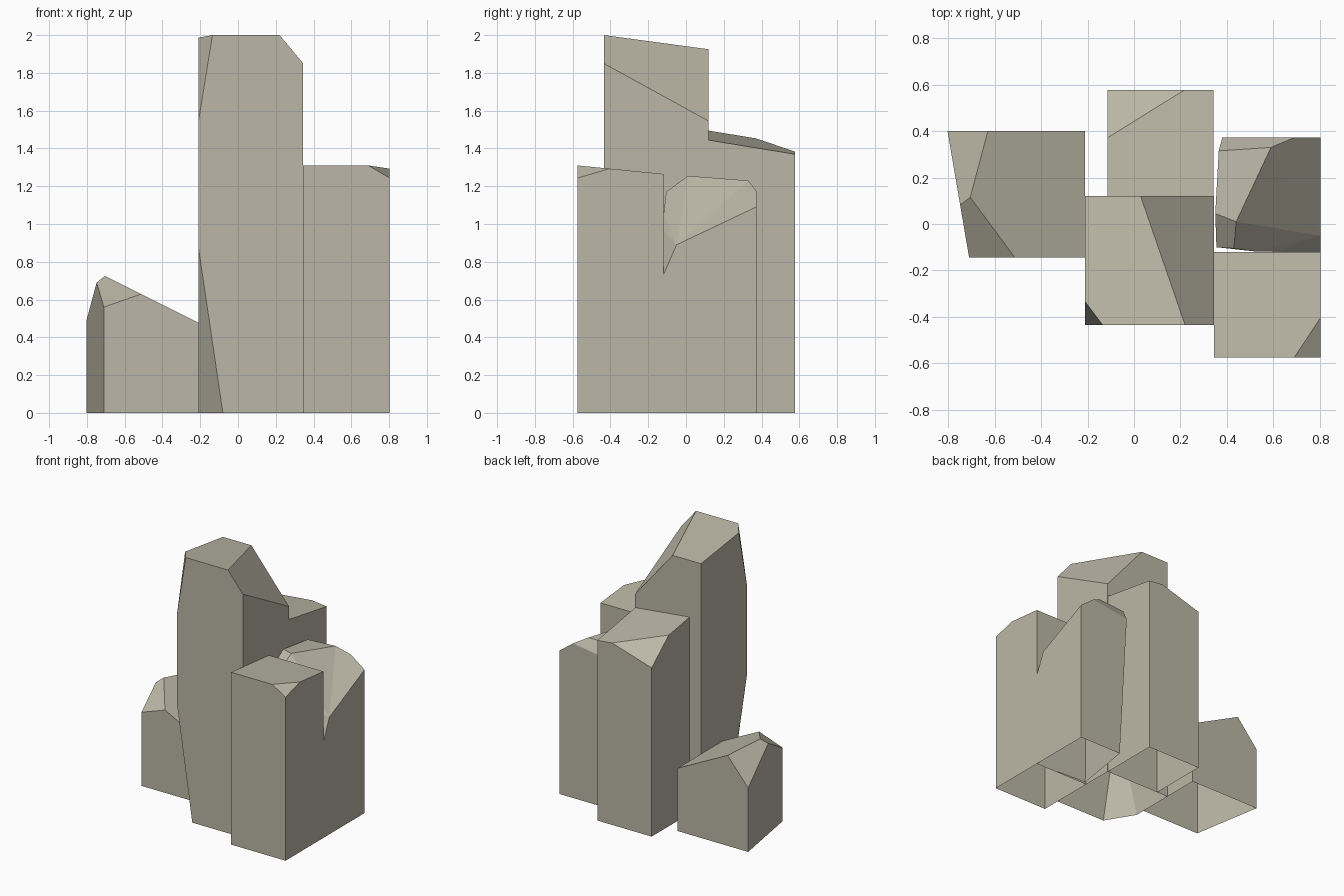
import bpy
import bmesh
from mathutils import Vector
from mathutils.geometry import normal

starter = bpy.data.objects.get("Cube")
if starter:
    bpy.data.objects.remove(starter, do_unlink=True)

# Single stone colour
stone = bpy.data.materials.new("pale_warm_stone")
stone.use_nodes = True
stone.diffuse_color = (0.5, 0.475, 0.385, 1)
shader = stone.node_tree.nodes["Principled BSDF"]
shader.inputs["Base Color"].default_value = stone.diffuse_color
shader.inputs["Roughness"].default_value = 0.9


def finish(bm, name):
    """Open the underside and turn the bmesh into a named object."""
    bmesh.ops.recalc_face_normals(bm, faces=bm.faces)
    underside = [f for f in bm.faces if all(abs(v.co.z) < 1e-4 for v in f.verts)]
    bmesh.ops.delete(bm, geom=underside, context="FACES")
    mesh = bpy.data.meshes.new(name)
    bm.to_mesh(mesh)
    bm.free()
    mesh.materials.append(stone)
    obj = bpy.data.objects.new(name, mesh)
    bpy.context.collection.objects.link(obj)
    return obj


def rectangle(left, right, front, back):
    return [(left, front), (right, front), (right, back), (left, back)]


def cut_column(name, footprint, facets):
    """Extrude a footprint upward, then slice it with one plane per facet."""
    bm = bmesh.new()
    base = bm.faces.new([bm.verts.new((x, y, 0)) for x, y in footprint])
    inside = base.calc_center_median() + Vector((0, 0, 0.1))
    raised = bmesh.ops.extrude_face_region(bm, geom=[base], use_keep_orig=True)
    top = [g for g in raised["geom"] if isinstance(g, bmesh.types.BMVert)]
    bmesh.ops.translate(bm, verts=top, vec=(0, 0, 3))
    for facet in facets:
        points = [Vector(p) for p in facet]
        outward = normal(points)
        if outward.dot(inside - points[0]) > 0:
            outward.negate()
        result = bmesh.ops.bisect_plane(
            bm, geom=bm.verts[:] + bm.edges[:] + bm.faces[:], dist=1e-5,
            plane_co=points[0], plane_no=outward, clear_outer=True)
        rim = [g for g in result["geom_cut"] if isinstance(g, bmesh.types.BMEdge)]
        bmesh.ops.contextual_create(bm, geom=rim)
    return finish(bm, name)


# Tall middle column: sloped top, side slope, chipped corner, tapered foot
cut_column("tall_column", rectangle(-0.21, 0.345, -0.435, 0.12), [
    [(-0.21, -0.435, 2), (0.22, -0.435, 2), (0.03, 0.12, 1.925)],
    [(0.22, -0.435, 2), (0.345, -0.435, 1.85), (0.345, 0.12, 1.545)],
    [(-0.21, -0.335, 1.987), (-0.135, -0.435, 2), (-0.21, -0.435, 1.54)],
    [(-0.21, -0.435, 0.88), (-0.08, -0.435, 0), (-0.21, -0.22, 0)],
])

# Short column: main slope and two facets meeting at its peak
peak = (-0.705, 0.115, 0.725)
cut_column("short_column",
           [(-0.71, -0.145), (-0.21, -0.145), (-0.21, 0.4), (-0.803, 0.4)], [
    [peak, (-0.21, -0.145, 0.478), (-0.21, 0.4, 0.478)],
    [peak, (-0.63, 0.4, 0.687), (-0.8, 0.4, 0.49)],
    [peak, (-0.51, -0.145, 0.63), (-0.71, -0.145, 0.56)],
])

# Rear column: gentle slope with a falling back corner
cut_column("rear_column", rectangle(-0.115, 0.342, 0.12, 0.577), [
    [(0.34, 0.115, 1.445), (0.34, 0.575, 1.37), (-0.115, 0.115, 1.495)],
    [(-0.115, 0.37, 1.454), (0.225, 0.58, 1.383), (-0.115, 0.58, 1.28)],
])

# Front column: nearly flat top with a chipped corner
cut_column("front_column", rectangle(0.345, 0.803, -0.575, -0.12), [
    [(0.345, -0.575, 1.31), (0.8, -0.575, 1.31), (0.8, -0.12, 1.265)],
    [(0.69, -0.575, 1.31), (0.8, -0.575, 1.245), (0.8, -0.41, 1.293)],
])

# Side column: leaning inner wall and a large irregular broken slope
corners = {
    "foot_outer_back": (0.803, 0.372, 0), "foot_inner_back": (0.445, 0.372, 0),
    "foot_inner_front": (0.37, -0.1, 0), "foot_outer_front": (0.803, -0.12, 0),
    "wall_back": (0.803, 0.372, 1.09), "wall_bend": (0.803, -0.05, 0.89),
    "wall_front": (0.803, -0.12, 0.73), "front_low": (0.62, -0.12, 0.965),
    "front_mid": (0.52, -0.118, 1.06), "front_high": (0.43, -0.105, 1.17),
    "front_inner": (0.355, -0.1, 1.17), "ridge_inner": (0.35, 0.045, 1.25),
    "ridge": (0.44, 0.01, 1.255), "crest": (0.59, 0.33, 1.23),
    "crest_inner": (0.365, 0.315, 1.225), "back_inner": (0.38, 0.372, 1.13),
    "back_outer": (0.69, 0.372, 1.175),
}
walls = [
    "foot_outer_back foot_outer_front wall_front wall_bend wall_back",
    "foot_inner_back foot_outer_back wall_back back_outer back_inner",
    "foot_inner_front foot_inner_back back_inner crest_inner ridge_inner front_inner",
    "foot_outer_front foot_inner_front front_inner front_high front_mid front_low wall_front",
    "foot_outer_back foot_inner_back foot_inner_front foot_outer_front",
    "back_inner back_outer crest crest_inner",
    "crest_inner crest ridge ridge_inner",
    "ridge_inner ridge front_high front_inner",
    "wall_back wall_bend crest back_outer",
    "crest wall_bend ridge",
    "ridge wall_bend front_mid front_high",
    "wall_bend front_low front_mid",
    "wall_bend wall_front front_low",
]
bm = bmesh.new()
verts = {key: bm.verts.new(co) for key, co in corners.items()}
for wall in walls:
    bm.faces.new([verts[key] for key in wall.split()])
finish(bm, "side_column")
